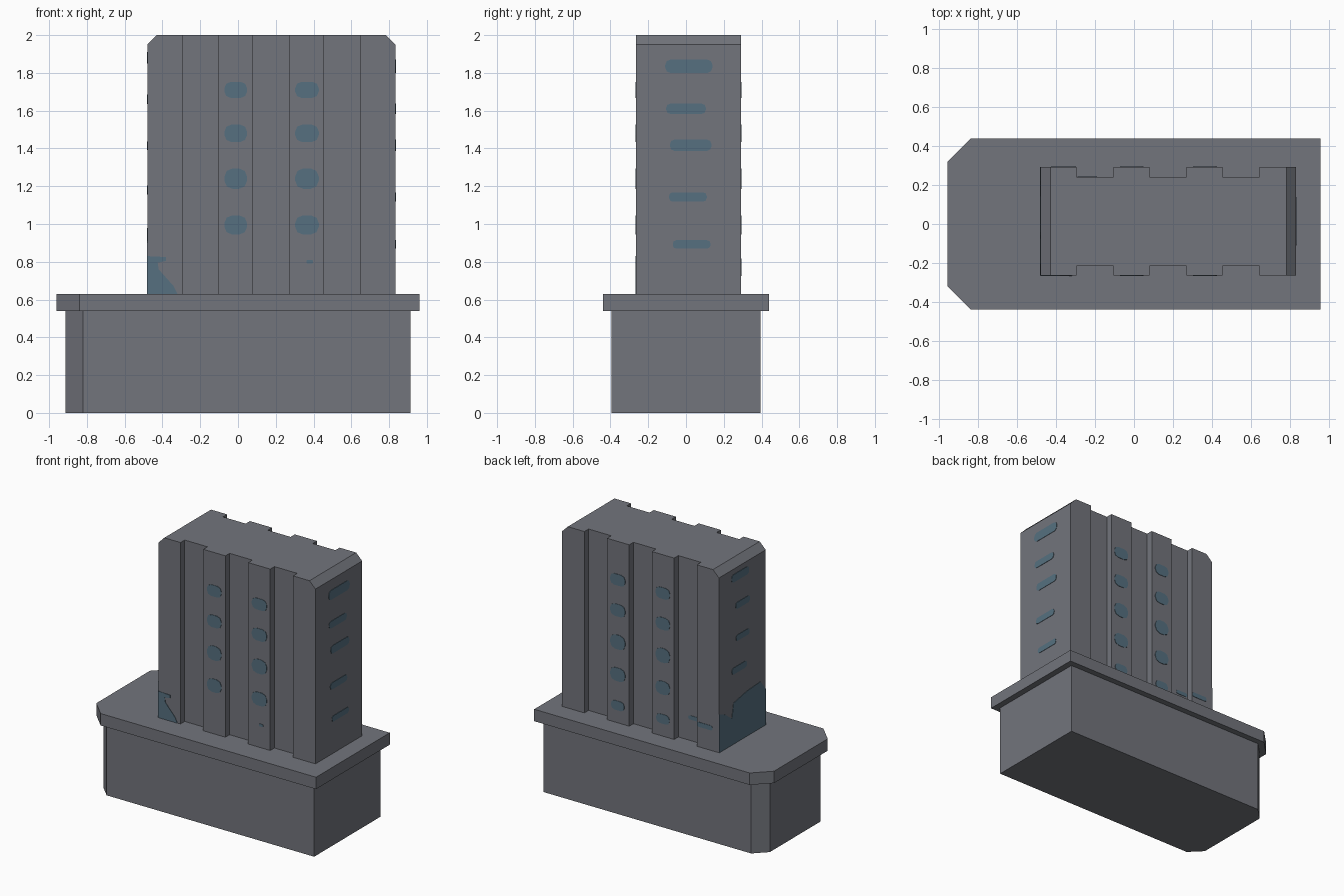
import bpy, bmesh, math
from mathutils import Vector

if "Cube" in bpy.data.objects:
    bpy.data.objects.remove(bpy.data.objects["Cube"])


def material(name, rgb):
    m = bpy.data.materials.new(name)
    m.diffuse_color = (*rgb, 1)
    m.use_nodes = True
    m.node_tree.nodes["Principled BSDF"].inputs["Base Color"].default_value = m.diffuse_color
    return m


GREY = material("concrete grey", (0.170, 0.177, 0.202))
BLUE = material("window blue", (0.093, 0.163, 0.216))


def finish(bm, name, mat):
    bmesh.ops.recalc_face_normals(bm, faces=bm.faces[:])
    me = bpy.data.meshes.new(name)
    bm.to_mesh(me)
    bm.free()
    me.materials.append(mat)
    ob = bpy.data.objects.new(name, me)
    bpy.context.collection.objects.link(ob)
    return ob


def extrude_polygon(bm, points, direction):
    face = bm.faces.new([bm.verts.new(p) for p in points])
    out = bmesh.ops.extrude_face_region(bm, geom=[face], use_keep_orig=True)
    verts = [v for v in out["geom"] if isinstance(v, bmesh.types.BMVert)]
    bmesh.ops.translate(bm, verts=verts, vec=Vector(direction))


def block(name, x, y, cut, z0, z1):
    """Slab with both left-end corners cut off."""
    outline = [(x, -y), (x, y), (-x + cut, y), (-x, y - cut),
               (-x, -y + cut), (-x + cut, -y)]
    bm = bmesh.new()
    extrude_polygon(bm, [(a, b, z0) for a, b in outline], (0, 0, z1 - z0))
    finish(bm, name, GREY)


# Base and overhanging ledge
block("base", 0.913, 0.395, 0.092, 0, 0.54)
block("ledge", 0.96, 0.44, 0.12, 0.54, 0.63)

# Tower with three grooves on each long side and bevelled top ends
X0, X1, Y0, Y1, Z0 = -0.48, 0.833, -0.265, 0.292, 0.63
GROOVES = [(-0.295, -0.105), (0.08, 0.27), (0.455, 0.645)]
D = 0.05
front = [(X0, Y0)]
back = [(X0, Y1)]
for a, b in GROOVES:
    front += [(a, Y0), (a, Y0 + D), (b, Y0 + D), (b, Y0)]
    back += [(a, Y1), (a, Y1 - D), (b, Y1 - D), (b, Y1)]
front.append((X1, Y0))
back.append((X1, Y1))
bm = bmesh.new()
extrude_polygon(bm, [(a, b, Z0) for a, b in front + back[::-1]], (0, 0, 2 - Z0))
for x, s in ((X0, -1), (X1, 1)):
    cut = bmesh.ops.bisect_plane(
        bm, geom=bm.verts[:] + bm.edges[:] + bm.faces[:],
        plane_co=(x, 0, 1.95), plane_no=(s, 0, 1), clear_outer=True)
    edges = [e for e in bm.edges if e.is_boundary]
    bmesh.ops.holes_fill(bm, edges=edges, sides=0)
finish(bm, "tower", GREY)


def paint(name, axis, sign, shapes):
    """Thin plates; each shape is (wall position, outline points)."""
    bm = bmesh.new()
    for wall, pts in shapes:
        if axis == "y":
            extrude_polygon(bm, [(u, wall, w) for u, w in pts], (0, sign * 0.003, 0))
        else:
            extrude_polygon(bm, [(wall, u, w) for u, w in pts], (sign * 0.003, 0, 0))
    finish(bm, name, BLUE)


def blob(u, w, width, height):
    """Rounded rectangle outline."""
    r = 0.4 * min(width, height)
    pts = []
    for k, (su, sw) in enumerate(((1, 1), (-1, 1), (-1, -1), (1, -1))):
        for i in range(3):
            t = math.pi / 2 * (k + i / 2)
            pts.append((u + su * (width / 2 - r) + r * math.cos(t),
                        w + sw * (height / 2 - r) + r * math.sin(t)))
    return pts


def rows(wall, low):
    shapes = []
    for u, width in ((-0.012, 0.12), (0.365, 0.125)):
        for z, h in ((1.71, 0.085), (1.48, 0.092), (1.24, 0.108), (0.995, 0.1)):
            shapes.append((wall, blob(u, z, width, h)))
        if low:
            shapes.append((wall, blob(u, 0.76, 0.11, 0.07)))
    return shapes


# Front windows and corner stain
stain = [(X0, Z0), (-0.32, Z0), (-0.34, 0.67), (-0.42, 0.76), (-0.425, 0.795),
         (-0.38, 0.805), (-0.38, 0.825), (X0, 0.83)]
paint("front_windows", "y", -1, rows(Y0, False) + [
    (Y0, stain), (Y0, blob(0.38, 0.8, 0.035, 0.02))])

# Back windows and low streak
paint("back_windows", "y", 1, rows(Y1, True) + [
    (Y1, blob(-0.362, 0.8, 0.13, 0.035)),
    (Y1 - D, blob(-0.24, 0.805, 0.1, 0.03))])

# Right end slots
paint("right_windows", "x", 1, [(X1, blob(u, z, w, h)) for u, z, w, h in (
    (0.015, 1.835, 0.25, 0.072), (0, 1.61, 0.21, 0.054), (0.025, 1.417, 0.22, 0.06),
    (0.01, 1.143, 0.2, 0.05), (0.03, 0.892, 0.2, 0.044))])

# Left end slots and large stain at the foot
left = [(X0, blob(u, z, w, h)) for u, z, w, h in (
    (0.04, 1.88, 0.21, 0.06), (0.01, 1.66, 0.17, 0.05),
    (0.01, 1.415, 0.16, 0.045), (0.05, 1.18, 0.18, 0.05))]
left.append((X0, [(Y0, Z0), (Y1, Z0), (Y1, 0.92), (0.22, 0.89), (0.14, 0.83),
                  (0.12, 0.94), (-0.04, 0.97), (-0.2, 0.98), (Y0, 0.9)]))
paint("left_windows", "x", -1, left)
